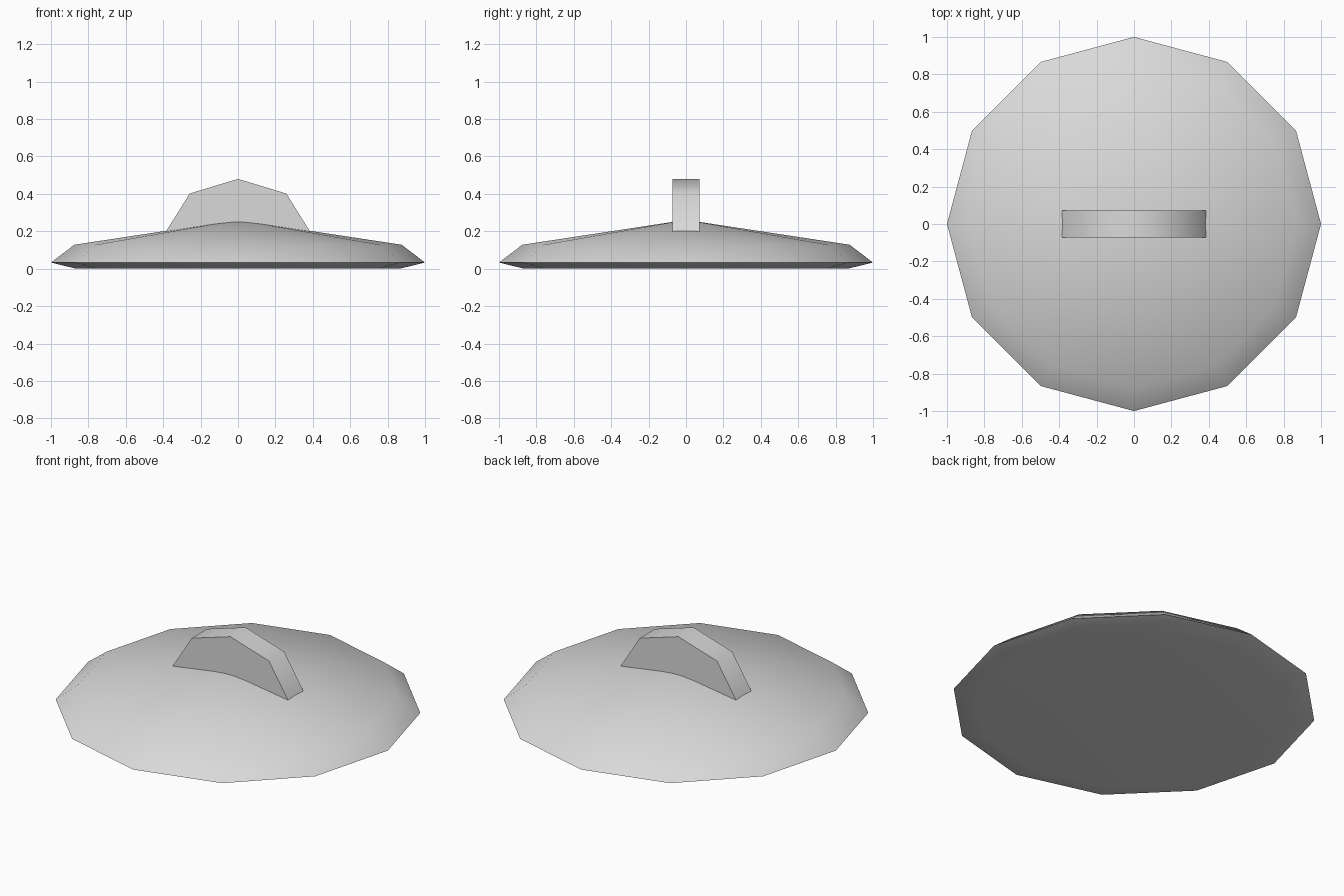
import bpy, bmesh, math

default = bpy.data.objects.get("Cube")
if default:
    bpy.data.objects.remove(default, do_unlink=True)

SIDES = 12

grey = bpy.data.materials.new("light_grey")
grey.use_nodes = True
grey.diffuse_color = (0.7, 0.7, 0.7, 1)
grey.node_tree.nodes["Principled BSDF"].inputs["Base Color"].default_value = (0.7, 0.7, 0.7, 1)


def finish(bm, name):
    """Turn a bmesh into a smooth shaded object with crisp corners."""
    bmesh.ops.recalc_face_normals(bm, faces=bm.faces[:])
    mesh = bpy.data.meshes.new(name)
    bm.to_mesh(mesh)
    bm.free()
    mesh.materials.append(grey)
    obj = bpy.data.objects.new(name, mesh)
    bpy.context.collection.objects.link(obj)
    bpy.ops.object.select_all(action="DESELECT")
    obj.select_set(True)
    bpy.context.view_layer.objects.active = obj
    bpy.ops.object.shade_smooth_by_angle(angle=math.radians(60))
    return obj


# Lid: twelve-sided shallow cone with a bevelled rim and a hollowed underside
bm = bmesh.new()
rings = []
for radius, z in [(0.865, 0), (1, 0.033), (0.875, 0.128)]:
    angles = [2 * math.pi * i / SIDES for i in range(SIDES)]
    rings.append([bm.verts.new((radius * math.cos(a), radius * math.sin(a), z)) for a in angles])
hollow = bm.verts.new((0, 0, 0.195))
apex = bm.verts.new((0, 0, 0.261))
for i in range(SIDES):
    j = (i + 1) % SIDES
    bm.faces.new((rings[0][j], rings[0][i], hollow))
    for low, high in zip(rings, rings[1:]):
        bm.faces.new((low[i], low[j], high[j], high[i]))
    bm.faces.new((rings[-1][i], rings[-1][j], apex))
finish(bm, "lid")

# Handle: faceted arch profile, mirrored and extruded, its foot sunk in the lid
half = [(0.387, 0.196), (0.258, 0.402)]
profile = half + [(0, 0.48)] + [(-x, z) for x, z in reversed(half)]
bm = bmesh.new()
side = bm.faces.new([bm.verts.new((x, -0.073, z)) for x, z in profile])
extruded = bmesh.ops.extrude_face_region(bm, geom=[side])["geom"]
moved = [v for v in extruded if isinstance(v, bmesh.types.BMVert)]
bmesh.ops.translate(bm, verts=moved, vec=(0, 0.146, 0))
finish(bm, "handle")
